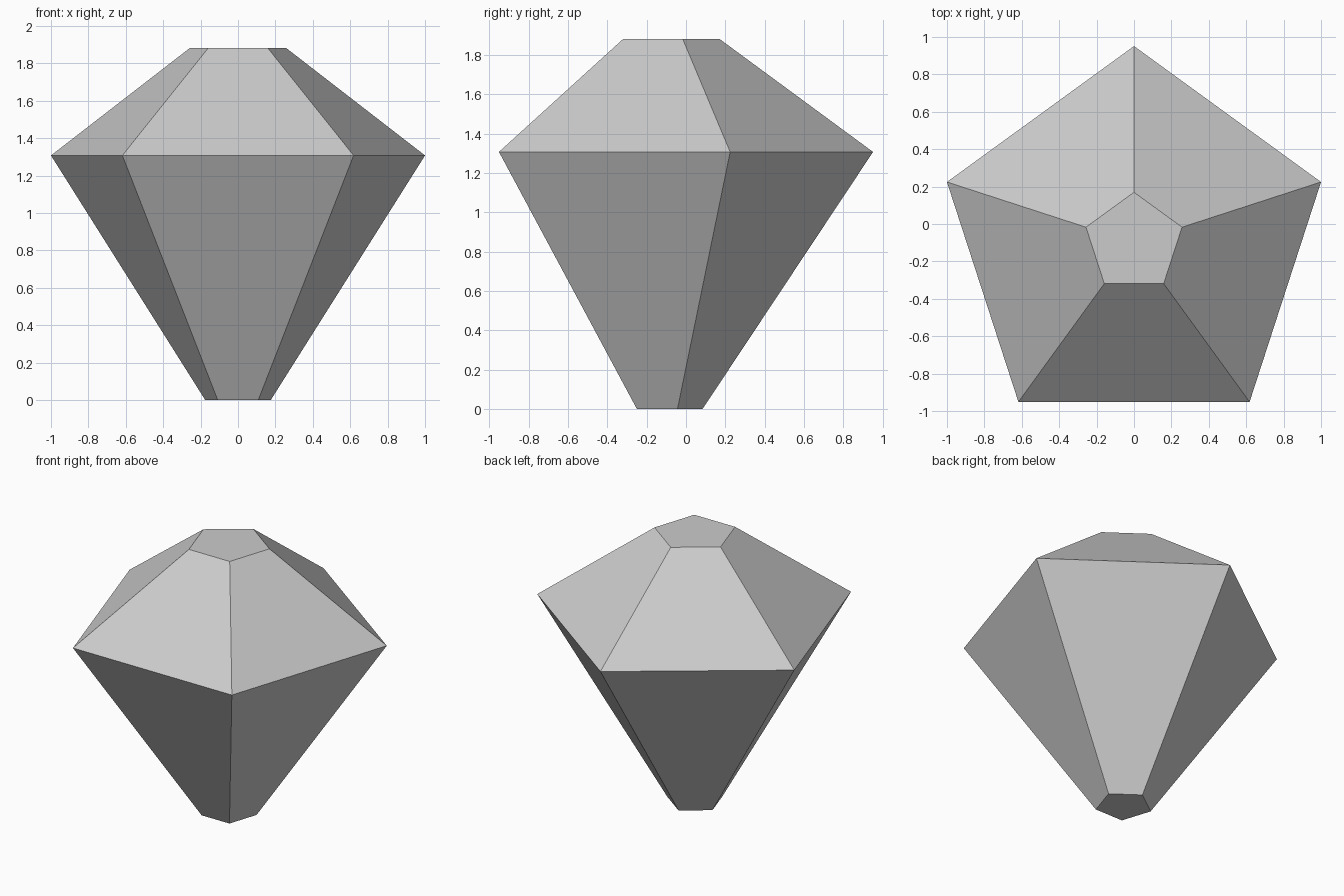
import bpy, bmesh
from math import sin, cos, tau

if "Cube" in bpy.data.objects:
    bpy.data.objects.remove(bpy.data.objects["Cube"])

SIDES = 5
CENTRE_Y = -0.1004
# Profile of the gem: (circumradius, height) for culet, girdle and table
PROFILE = [(0.184, 0.0), (1.0515, 1.308), (0.27, 1.883)]

bm = bmesh.new()


def ring(radius, z):
    return [bm.verts.new((-radius * sin(tau * i / SIDES),
                          CENTRE_Y + radius * cos(tau * i / SIDES), z))
            for i in range(SIDES)]


# Pentagon rings joined by flat facets
rings = [ring(r, z) for r, z in PROFILE]
for low, high in zip(rings, rings[1:]):
    for i in range(SIDES):
        j = (i + 1) % SIDES
        bm.faces.new((low[i], low[j], high[j], high[i]))

# Flat culet and table caps
bm.faces.new(rings[0][::-1])
bm.faces.new(rings[-1])
bmesh.ops.recalc_face_normals(bm, faces=bm.faces)

mesh = bpy.data.meshes.new("gem")
bm.to_mesh(mesh)
bm.free()
bpy.context.collection.objects.link(bpy.data.objects.new("gem", mesh))
